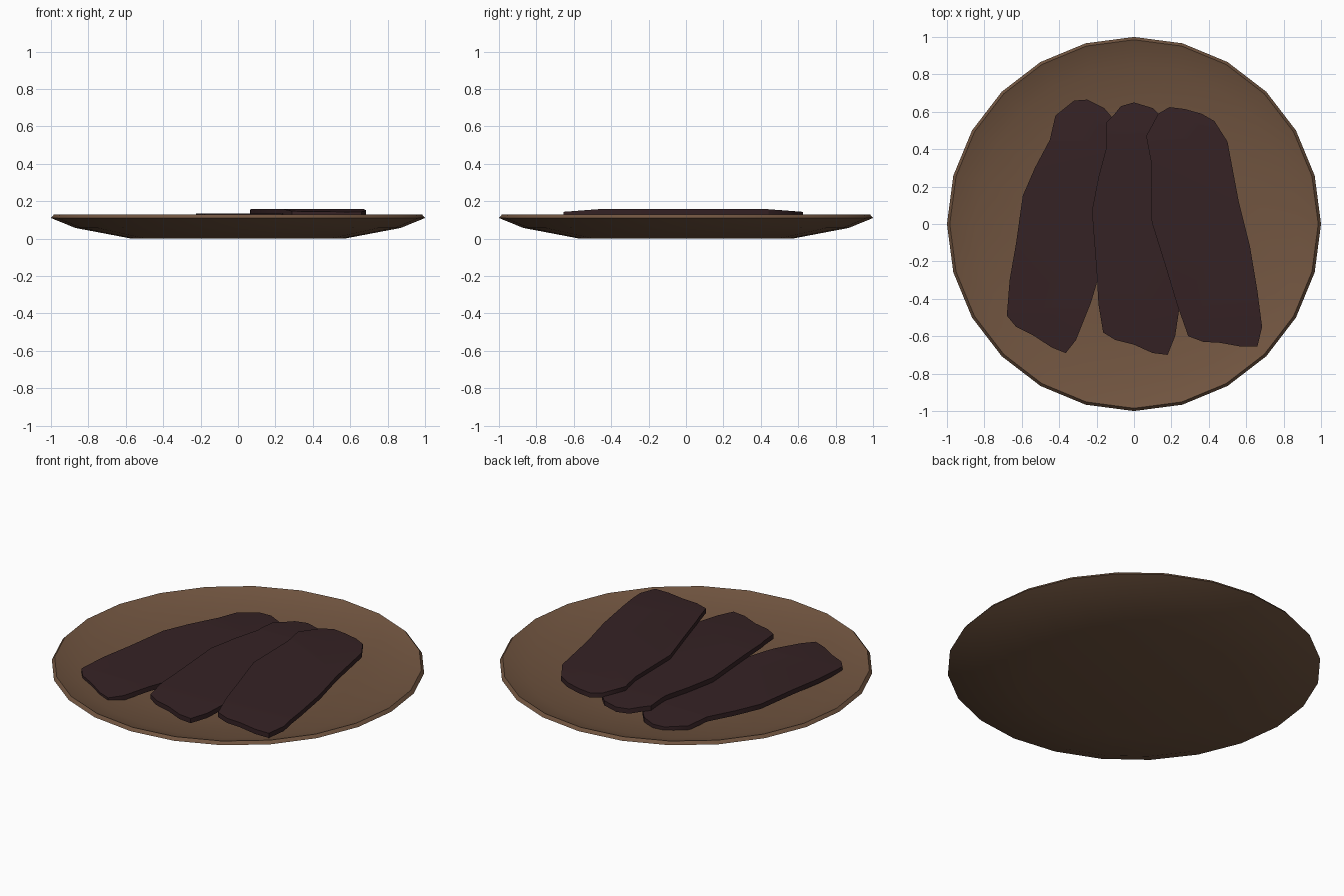
import bpy, bmesh, math

if "Cube" in bpy.data.objects:
    bpy.data.objects.remove(bpy.data.objects["Cube"])


def material(name, rgb):
    m = bpy.data.materials.new(name)
    m.diffuse_color = (*rgb, 1)
    m.use_nodes = True
    m.node_tree.nodes["Principled BSDF"].inputs["Base Color"].default_value = m.diffuse_color
    return m


wood = material("brown wood", (0.165, 0.090, 0.051))
meat = material("dark dried meat", (0.036, 0.016, 0.018))


def finish(bm, name, mat, angle):
    bmesh.ops.recalc_face_normals(bm, faces=bm.faces)
    me = bpy.data.meshes.new(name)
    bm.to_mesh(me)
    bm.free()
    me.materials.append(mat)
    for p in me.polygons:
        p.use_smooth = True
    me.set_sharp_from_angle(angle=math.radians(angle))
    ob = bpy.data.objects.new(name, me)
    bpy.context.collection.objects.link(ob)
    return ob


# Plate: a 24-sided lathe, underside first, then rim and shallow dish
profile = [(0.57, 0.0), (0.87, 0.057), (1.0, 0.11), (0.985, 0.128),
           (0.97, 0.122), (0.85, 0.085), (0.57, 0.052)]
N = 24
bm = bmesh.new()
rings = [[bm.verts.new((r * math.cos(2 * math.pi * i / N),
                        r * math.sin(2 * math.pi * i / N), z))
          for i in range(N)] for r, z in profile]
for a, b in zip(rings, rings[1:]):
    for i in range(N):
        j = (i + 1) % N
        bm.faces.new((a[i], a[j], b[j], b[i]))
for ring, z in ((rings[0], 0.0), (rings[-1], 0.045)):
    c = bm.verts.new((0, 0, z))
    for i in range(N):
        bm.faces.new((ring[i], ring[(i + 1) % N], c))
finish(bm, "plate", wood, 35)


# Meat strips: flat irregular slabs whose ends droop slightly
def strip(name, outline, top, thick=0.028, droop=0.014):
    bm = bmesh.new()
    bm.faces.new([bm.verts.new((x, y, top - thick)) for x, y in outline])
    for cut in (0.44, -0.47):
        bmesh.ops.bisect_plane(bm, geom=bm.verts[:] + bm.edges[:] + bm.faces[:],
                               plane_co=(0, cut, 0), plane_no=(0, 1, 0))
    up = bmesh.ops.extrude_face_region(bm, geom=bm.faces[:], use_keep_orig=True)
    for v in up["geom"]:
        if isinstance(v, bmesh.types.BMVert):
            v.co.z += thick
    # remove the inner wall left on the cut lines, if any
    inner = [f for f in bm.faces if abs(f.normal.z) < 0.1
             and all(len(e.link_faces) > 2 for e in f.edges if abs(
                 e.verts[0].co.z - e.verts[1].co.z) < 1e-5)]
    bmesh.ops.delete(bm, geom=inner, context='FACES_ONLY')
    for v in bm.verts:
        over = max(v.co.y - 0.44, -0.47 - v.co.y, 0)
        v.co.z -= droop * min(over / 0.18, 1)
    finish(bm, name, meat, 40)


strip("left_strip", [
    (-.42, .58), (-.32, .66), (-.25, .665), (-.16, .62), (-.1, .55),
    (-.08, .4), (-.1, .15), (-.16, -.12), (-.2, -.32), (-.23, -.42),
    (-.31, -.62), (-.365, -.69), (-.44, -.66), (-.54, -.595), (-.63, -.55),
    (-.68, -.49), (-.665, -.3), (-.63, -.1), (-.595, .15), (-.53, .3),
    (-.45, .45)], 0.105)
strip("middle_strip", [
    (-.15, .54), (-.11, .58), (-.07, .63), (0, .65), (.1, .62), (.15, .57),
    (.2, .42), (.24, .15), (.24, -.15), (.25, -.4), (.235, -.5), (.22, -.6),
    (.18, -.7), (.1, -.69), (0, -.645), (-.1, -.62), (-.165, -.58),
    (-.19, -.43), (-.2, -.25), (-.225, .07), (-.19, .25), (-.15, .4)], 0.133)
strip("right_strip", [
    (.13, .59), (.19, .625), (.27, .615), (.36, .59), (.43, .55), (.5, .44),
    (.56, .12), (.62, -.12), (.66, -.36), (.685, -.55), (.66, -.655),
    (.57, -.655), (.46, -.635), (.37, -.63), (.29, -.6), (.23, -.43),
    (.17, -.23), (.095, .01), (.09, .34), (.065, .47)], 0.157)
